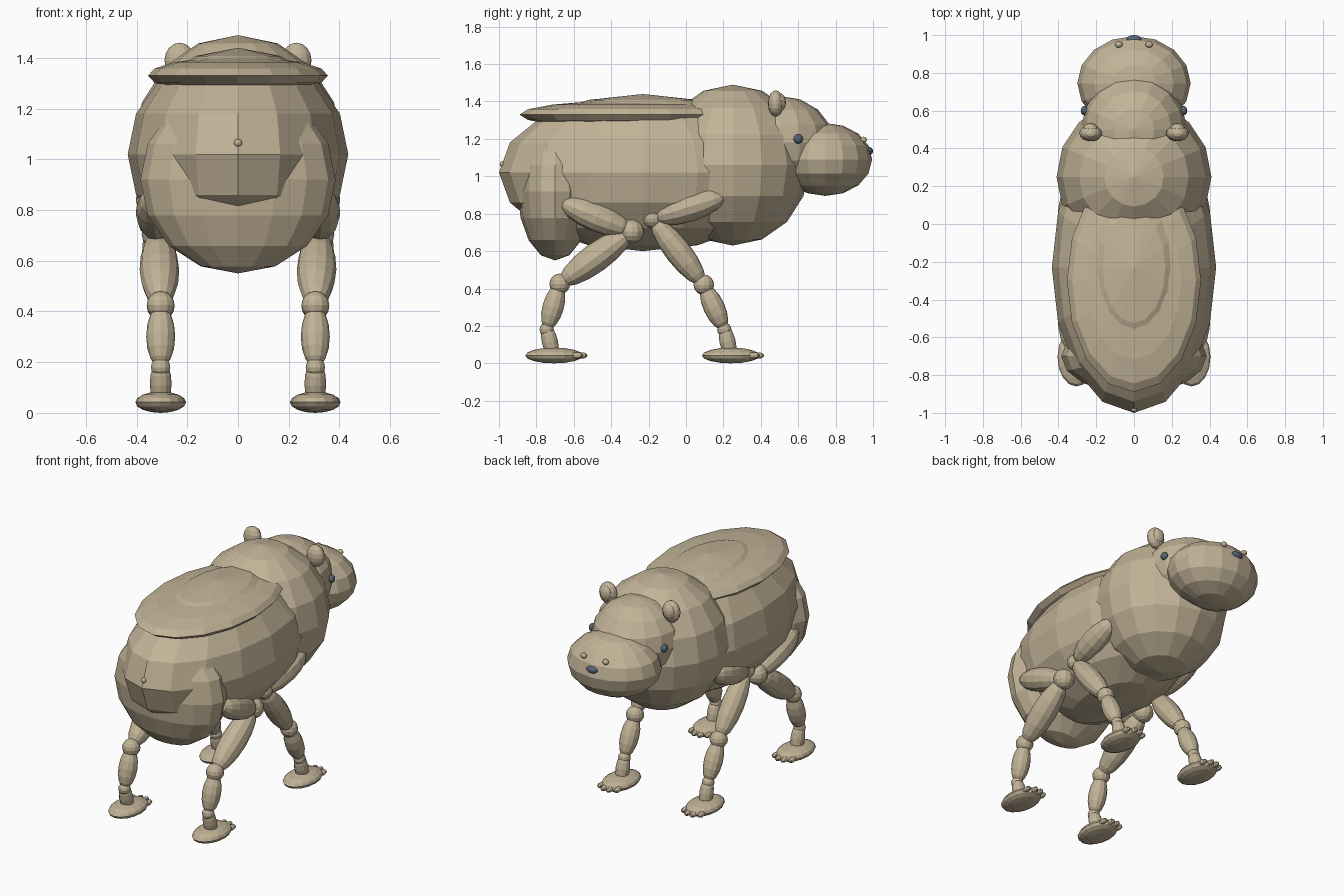
import bpy, bmesh
from mathutils import Matrix, Vector

if "Cube" in bpy.data.objects:
    bpy.data.objects.remove(bpy.data.objects["Cube"])


def material(name, color):
    m = bpy.data.materials.new(name)
    m.diffuse_color = (*color, 1)
    m.use_nodes = True
    m.node_tree.nodes["Principled BSDF"].inputs["Base Color"].default_value = m.diffuse_color
    return m


TAN = material("tan hide", (0.54, 0.45, 0.31))
SLATE = material("dark slate", (0.09, 0.13, 0.18))


def finish(name, bm, mat, pair):
    me = bpy.data.meshes.new(name)
    bm.to_mesh(me)
    bm.free()
    me.materials.append(mat)
    ob = bpy.data.objects.new(name, me)
    bpy.context.collection.objects.link(ob)
    if pair:
        ob.modifiers.new("mirror", 'MIRROR').use_mirror_merge = False
    return ob


def blob(name, center, radii, mat=TAN, pair=False, segments=16, rings=8):
    """Faceted ellipsoid with upright poles; pair mirrors it across x."""
    bm = bmesh.new()
    mtx = Matrix.Translation(center) @ Matrix.Diagonal((*radii, 1))
    bmesh.ops.create_uvsphere(bm, u_segments=segments, v_segments=rings,
                              radius=1, matrix=mtx)
    return finish(name, bm, mat, pair)


def limb(name, a, b, r):
    """Faceted spindle from a to b, mirrored across x."""
    a, b = Vector(a), Vector(b)
    d = b - a
    rot = d.to_track_quat('Z', 'Y').to_matrix().to_4x4()
    mtx = (Matrix.Translation((a + b) / 2) @ rot
           @ Matrix.Diagonal((r, r, d.length / 2, 1)))
    bm = bmesh.new()
    bmesh.ops.create_uvsphere(bm, u_segments=12, v_segments=8,
                              radius=1, matrix=mtx)
    return finish(name, bm, TAN, True)


# Torso
blob("body", (0, -0.23, 1.02), (0.435, 0.77, 0.42))
blob("shoulders", (0, 0.25, 1.06), (0.41, 0.41, 0.43))
blob("rump", (0, -0.70, 0.92), (0.385, 0.20, 0.37))
blob("back_plate", (0, -0.30, 1.33), (0.355, 0.59, 0.075))
blob("tail_bead", (0, -0.98, 1.065), (0.016, 0.016, 0.016))

# Head
blob("head", (0, 0.50, 1.18), (0.28, 0.29, 0.25))
blob("snout", (0, 0.745, 1.09), (0.30, 0.25, 0.195))
blob("nose", (0, 0.978, 1.135), (0.04, 0.022, 0.022), SLATE)
blob("nostrils", (0.08, 0.95, 1.195), (0.02, 0.017, 0.017), pair=True)
blob("eyes", (0.262, 0.60, 1.20), (0.02, 0.025, 0.025), SLATE, pair=True)
blob("ears", (0.23, 0.48, 1.39), (0.06, 0.042, 0.07), pair=True)
blob("inner_ears", (0.23, 0.502, 1.395), (0.042, 0.032, 0.05), pair=True)

# Legs: hip, knee, hock, ankle and foot as (y, z), with part radii
legs = {
    "front": dict(hip=(0.21, 0.895), knee=(-0.18, 0.775), hock=(0.095, 0.42),
                  ankle=(0.205, 0.18), foot=0.24, knee_r=0.052, lower_r=0.07),
    "rear": dict(hip=(-0.67, 0.86), knee=(-0.29, 0.705), hock=(-0.675, 0.425),
                 ankle=(-0.745, 0.18), foot=-0.705, knee_r=0.065, lower_r=0.078),
}
for key, g in legs.items():
    hip, knee = (0.335, *g["hip"]), (0.315, *g["knee"])
    hock, ankle = (0.305, *g["hock"]), (0.305, *g["ankle"])
    fy = g["foot"]
    limb(key + "_thighs", hip, knee, 0.078)
    blob(key + "_knees", knee, (g["knee_r"],) * 3, pair=True, segments=12)
    limb(key + "_lower_legs", knee, hock, g["lower_r"])
    blob(key + "_hocks", hock, (0.055,) * 3, pair=True, segments=12)
    limb(key + "_shins", hock, ankle, 0.057)
    blob(key + "_ankles", ankle, (0.038,) * 3, pair=True, segments=12)
    limb(key + "_pasterns", (0.305, ankle[1] - 0.005, 0.21),
         (0.305, ankle[1] + 0.04, 0.02), 0.043)
    blob(key + "_feet", (0.305, fy, 0.042), (0.10, 0.155, 0.042), pair=True)
    # Toes fan across the leading edge of the foot
    for i, (dx, dy) in enumerate([(-0.06, 0.122), (-0.02, 0.145),
                                  (0.02, 0.145), (0.06, 0.122)]):
        blob(f"{key}_toes_{i + 1}", (0.305 + dx, fy + dy, 0.042),
             (0.018, 0.033, 0.017), pair=True, segments=8, rings=6)
